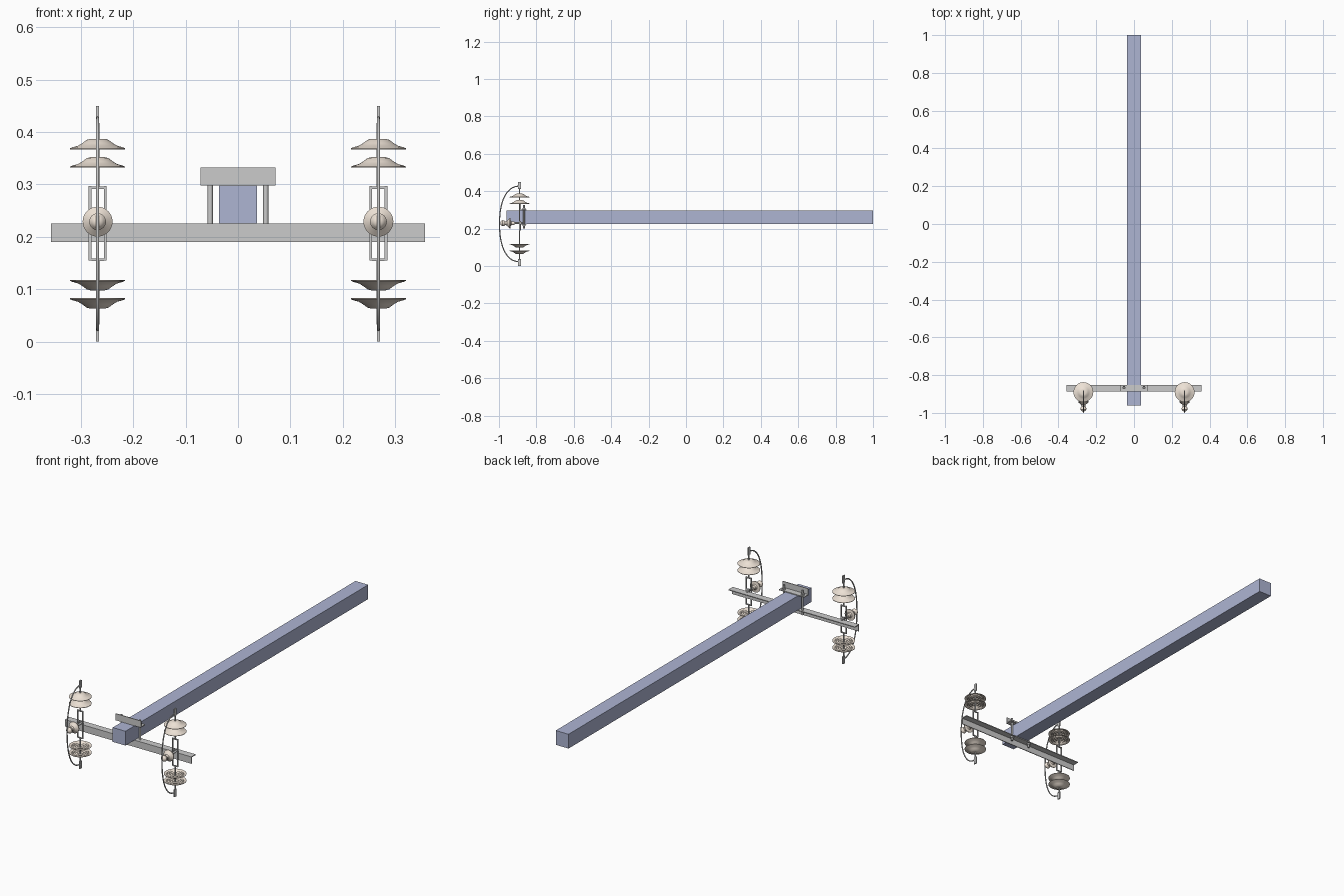
import bpy, bmesh, math
from mathutils import Vector, Matrix

if "Cube" in bpy.data.objects:
    bpy.data.objects.remove(bpy.data.objects["Cube"])

MID = 0.225      # height the insulator strings mirror about
AXIS = -0.89     # y of the insulator strings


def material(name, rgb):
    m = bpy.data.materials.new(name)
    m.diffuse_color = (*rgb, 1)
    m.use_nodes = True
    m.node_tree.nodes["Principled BSDF"].inputs["Base Color"].default_value = m.diffuse_color
    return m


CERAMIC = material("ceramic", (0.85, 0.76, 0.67))
BLUE = material("blue_beam", (0.42, 0.46, 0.65))


def finish(name, bm, mat=None, smooth=False):
    bmesh.ops.recalc_face_normals(bm, faces=bm.faces)
    me = bpy.data.meshes.new(name)
    bm.to_mesh(me)
    bm.free()
    ob = bpy.data.objects.new(name, me)
    bpy.context.collection.objects.link(ob)
    if mat:
        me.materials.append(mat)
    if smooth:
        bpy.ops.object.select_all(action='DESELECT')
        ob.select_set(True)
        bpy.context.view_layer.objects.active = ob
        bpy.ops.object.shade_smooth_by_angle(angle=math.radians(35))
    return ob


def add_box(bm, lo, hi):
    lo, hi = Vector(lo), Vector(hi)
    mat = Matrix.Translation((lo + hi) / 2) @ Matrix.Diagonal((*(hi - lo), 1))
    bmesh.ops.create_cube(bm, size=1, matrix=mat)


def box(name, lo, hi, mat=None):
    bm = bmesh.new()
    add_box(bm, lo, hi)
    return finish(name, bm, mat)


def extrude_x(name, profile, half):
    bm = bmesh.new()
    face = bm.faces.new([bm.verts.new((-half, y, z)) for y, z in profile])
    r = bmesh.ops.extrude_face_region(bm, geom=[face])
    vs = [g for g in r['geom'] if isinstance(g, bmesh.types.BMVert)]
    bmesh.ops.translate(bm, vec=(2 * half, 0, 0), verts=vs)
    return finish(name, bm)


def lathe(name, profile, origin, up, mat=None, n=32):
    # profile: (radius, height along the direction "up")
    bm = bmesh.new()
    vs = [bm.verts.new((r, 0, h)) for r, h in profile]
    es = [bm.edges.new(p) for p in zip(vs, vs[1:])]
    bmesh.ops.spin(bm, geom=vs + es, axis=(0, 0, 1), cent=(0, 0, 0),
                   angle=2 * math.pi, steps=n, use_merge=True)
    bmesh.ops.remove_doubles(bm, verts=bm.verts, dist=1e-5)
    rot = Vector((0, 0, 1)).rotation_difference(Vector(up)).to_matrix().to_4x4()
    bm.transform(Matrix.Translation(origin) @ rot)
    return finish(name, bm, mat, True)


def rod(name, origin, up, length, r, n=12):
    return lathe(name, [(0, 0), (r, 0), (r, length), (0, length)], origin, up, n=n)


# main beam
box("main_beam", (-0.036, -0.96, 0.225), (0.036, 1.0, 0.298), BLUE)

# cross arm (angle iron, flange on top, web in front)
F, B, T = -0.887, -0.852, 0.004
extrude_x("cross_arm", [(F, 0.19), (F, 0.225), (B, 0.225), (B, 0.225 - T),
                        (F + T, 0.225 - T), (F + T, 0.19)], 0.357)

# clamp angle over the beam, flange at the bottom
extrude_x("clamp_angle", [(F, 0.332), (F, 0.298), (B, 0.298), (B, 0.298 + T),
                          (F + T, 0.298 + T), (F + T, 0.332)], 0.072)

# clamp bolts with nuts
for s in (-1, 1):
    x, y = s * 0.053, -0.866
    rod("clamp_bolt", (x, y, 0.2), (0, 0, 1), 0.125, 0.005)
    rod("upper_nut", (x, y, 0.302), (0, 0, 1), 0.008, 0.009, 6)
    rod("lower_nut", (x, y, 0.213), (0, 0, 1), 0.008, 0.009, 6)

# disc profile with a hollow, ribbed underside (rim height 0)
DISC = [(0, 0.02), (0.014, 0.02), (0.021, 0.018), (0.029, 0.012), (0.037, 0.007),
        (0.048, 0.004), (0.0525, 0.002), (0.0525, 0), (0.047, 0), (0.041, 0.003),
        (0.037, 0), (0.033, 0.004), (0.027, 0.001), (0.022, 0.006), (0.015, 0.003),
        (0.009, 0.008), (0, 0.008)]
# horizontal post insulator, height runs towards the front
POST = [(0, 0), (0.01, 0), (0.01, 0.015), (0.014, 0.02), (0.0285, 0.022),
        (0.0285, 0.026), (0.02, 0.033), (0.012, 0.04), (0.01, 0.05), (0.015, 0.056),
        (0.016, 0.064), (0.012, 0.07), (0.008, 0.074), (0, 0.076)]

for sx in (-1, 1):
    x = sx * 0.268
    # rectangular link on the front of the arm
    bm = bmesh.new()
    for s in (-1, 1):
        a, b = sorted((x + s * 0.017, x + s * 0.012))
        add_box(bm, (a, AXIS - 0.003, 0.155), (b, AXIS + 0.003, 0.297))
        z0, z1 = sorted((MID + s * 0.071, MID + s * 0.066))
        add_box(bm, (x - 0.012, AXIS - 0.003, z0), (x + 0.012, AXIS + 0.003, z1))
    finish("link_frame", bm)

    # upper and lower insulator strings
    for s in (-1, 1):
        up = (0, 0, s)
        for h in (0.107, 0.142):
            lathe("disc_insulator", DISC, (x, AXIS, MID + s * h), up, CERAMIC, 40)
        rod("string_rod", (x, AXIS, MID + s * 0.067), up, 0.125, 0.0035)
        z0, z1 = sorted((MID + s * 0.187, MID + s * 0.225))
        box("end_clamp", (x - 0.003, AXIS - 0.008, z0), (x + 0.003, AXIS + 0.008, z1))

    # post insulator with its mounting pin
    lathe("post_insulator", POST, (x, -0.917, 0.229), (0, -1, 0), CERAMIC)
    rod("post_pin", (x, -0.875, 0.229), (0, -1, 0), 0.045, 0.005)
    box("post_bracket", (x - 0.01, F, 0.2), (x + 0.01, F + T, 0.24))

    # bowed jumper wire from top clamp to bottom clamp
    cu = bpy.data.curves.new("jumper_wire", 'CURVE')
    cu.dimensions = '3D'
    cu.bevel_depth = 0.003
    cu.bevel_resolution = 2
    cu.use_fill_caps = True
    sp = cu.splines.new('POLY')
    N = 32
    sp.points.add(N)
    for i, p in enumerate(sp.points):
        t = math.pi * i / N
        c, d = math.cos(t), max(math.sin(t), 0)
        z = MID + 0.202 * math.copysign(abs(c) ** 0.88, c)
        p.co = (x, AXIS - 0.107 * d ** 0.88, z, 1)
    ob = bpy.data.objects.new("jumper_wire", cu)
    bpy.context.collection.objects.link(ob)
